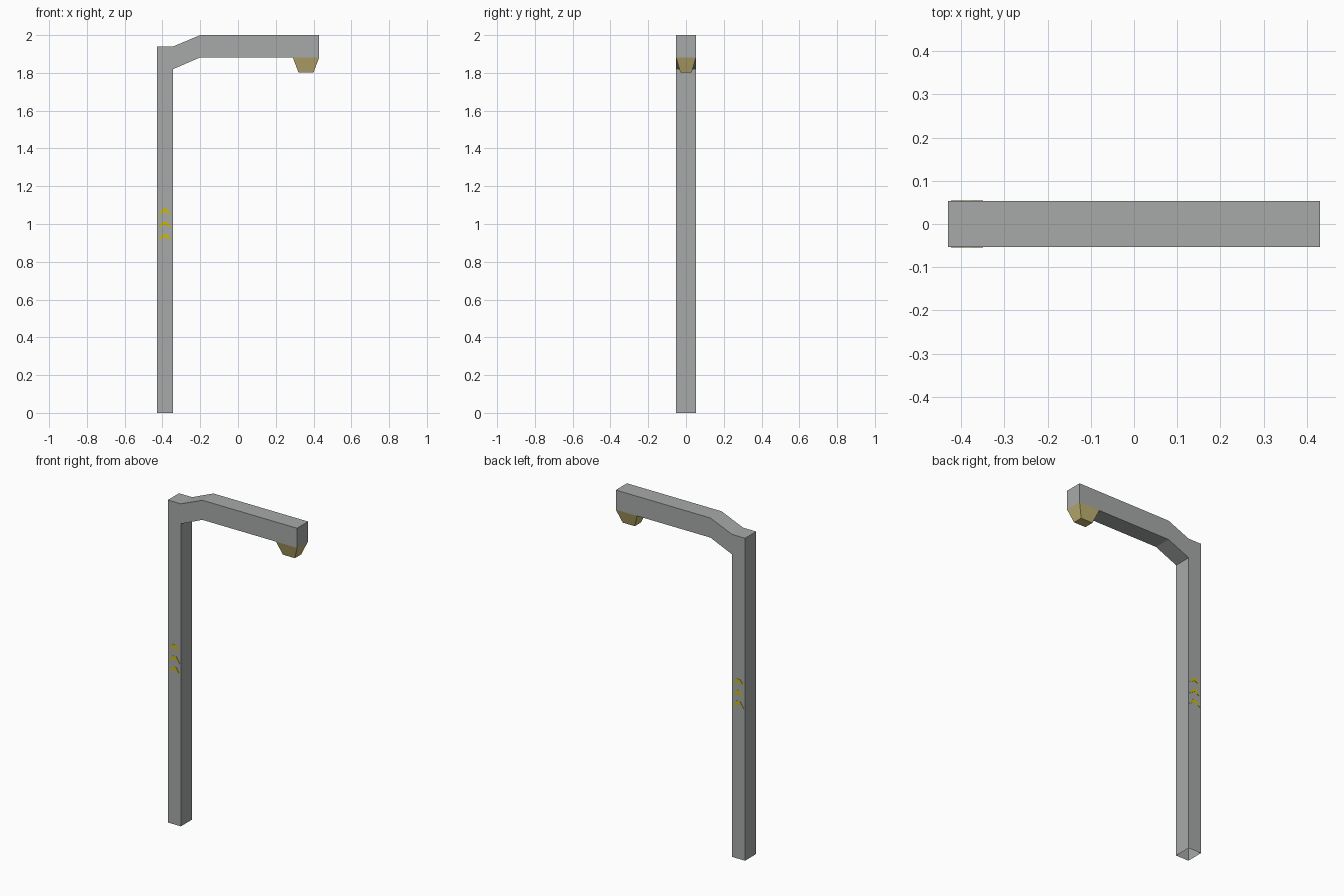
import bpy, bmesh

if "Cube" in bpy.data.objects:
    bpy.data.objects.remove(bpy.data.objects["Cube"])

HALF_Y = 0.053


def material(name, rgb):
    m = bpy.data.materials.new(name)
    m.diffuse_color = (*rgb, 1)
    m.use_nodes = True
    m.node_tree.nodes["Principled BSDF"].inputs["Base Color"].default_value = m.diffuse_color
    return m


grey = material("grey_metal", (0.38, 0.40, 0.39))
tan = material("lamp_tan", (0.54, 0.45, 0.17))
yellow = material("marking_yellow", (0.60, 0.48, 0.005))


def finish(name, bm, mat):
    bmesh.ops.recalc_face_normals(bm, faces=bm.faces)
    me = bpy.data.meshes.new(name)
    bm.to_mesh(me)
    bm.free()
    me.materials.append(mat)
    ob = bpy.data.objects.new(name, me)
    bpy.context.collection.objects.link(ob)
    return ob


def extrude_profile(bm, points, y0, y1):
    """Extrude an x-z outline from y0 to y1."""
    face = bm.faces.new([bm.verts.new((x, y0, z)) for x, z in points])
    new = bmesh.ops.extrude_face_region(bm, geom=[face])["geom"]
    verts = [v for v in new if isinstance(v, bmesh.types.BMVert)]
    bmesh.ops.translate(bm, verts=verts, vec=(0, y1 - y0, 0))


# Post and bent arm, one continuous square tube open at the foot
bm = bmesh.new()
extrude_profile(bm, [(-0.43, 0), (-0.343, 0), (-0.343, 1.82), (-0.2, 1.882),
                     (0.43, 1.882), (0.43, 2.0), (-0.2, 2.0),
                     (-0.343, 1.94), (-0.43, 1.94)], -HALF_Y, HALF_Y)
foot = [f for f in bm.faces if all(v.co.z < 0.001 for v in f.verts)]
bmesh.ops.delete(bm, geom=foot, context='FACES_ONLY')
finish("post_and_arm", bm, grey)

# Tapered lamp under the arm's end
bm = bmesh.new()
bmesh.ops.create_cube(bm, size=1)
for v in bm.verts:
    top = v.co.z > 0
    hx, hy = (0.07, HALF_Y) if top else (0.04, 0.03)
    v.co = (0.36 + 2 * v.co.x * hx, 2 * v.co.y * hy, 1.882 if top else 1.803)
finish("lamp", bm, tan)

# Three upward chevrons on the front and on the back of the post
chevron = [(-0.037, -0.02), (0, 0.002), (0.037, -0.02), (0.012, 0.018), (-0.012, 0.018)]
for side, label in ((-1, "front"), (1, "back")):
    bm = bmesh.new()
    for z in (0.93, 0.995, 1.063):
        extrude_profile(bm, [(-0.3865 + x, z + dz) for x, dz in chevron],
                        side * (HALF_Y - 0.001), side * (HALF_Y + 0.001))
    finish(label + "_chevrons", bm, yellow)
